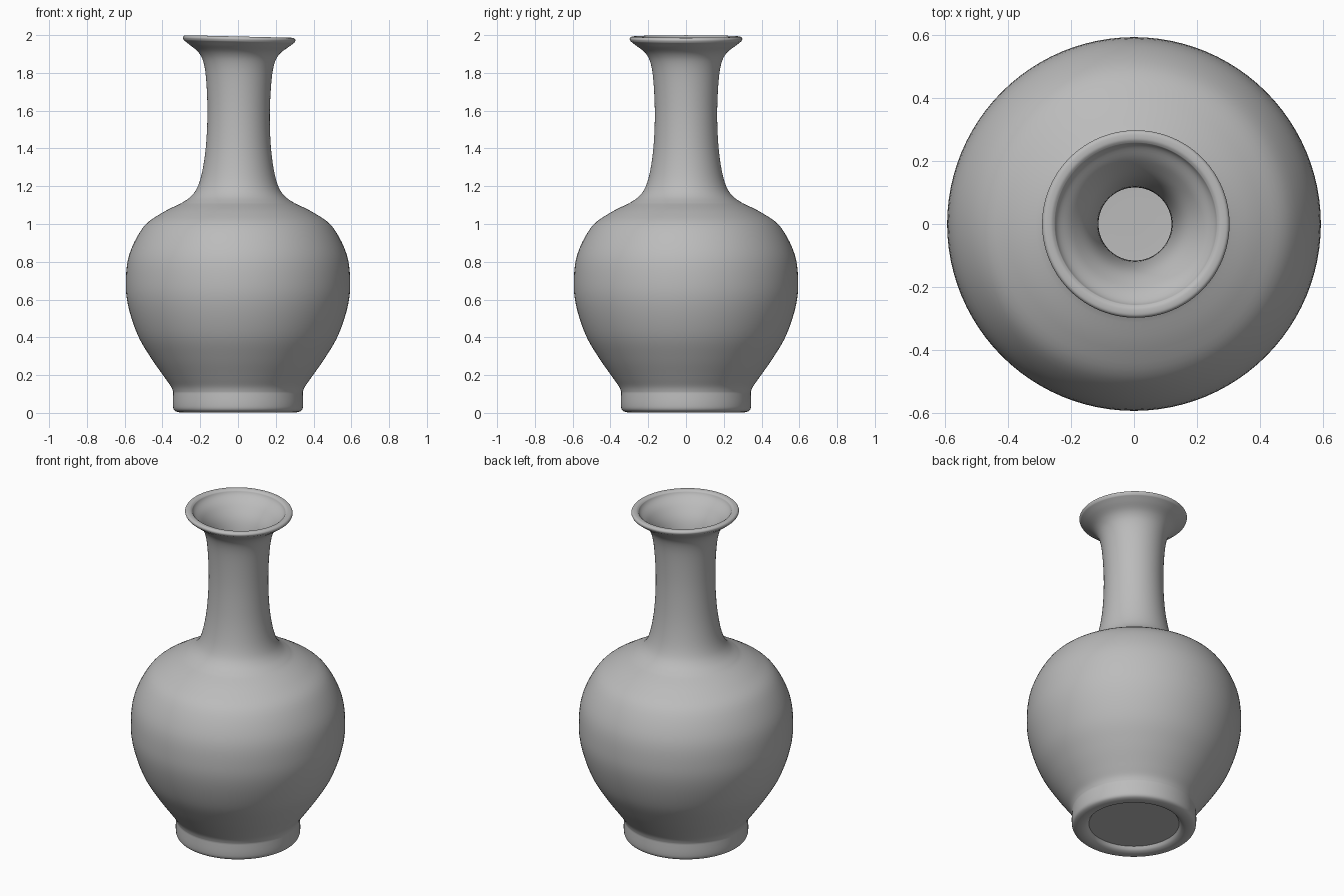
import bpy, bmesh, math
from mathutils import Vector

cube = bpy.data.objects.get("Cube")
if cube:
    bpy.data.objects.remove(cube, do_unlink=True)

SIDES = 96
STEPS = 5


def smooth_path(points):
    """Catmull-Rom curve through the given radius/height points."""
    p = [Vector(q) for q in points]
    p = [p[0]] + p + [p[-1]]
    path = []
    for a, b, c, d in zip(p, p[1:], p[2:], p[3:]):
        for i in range(STEPS):
            t = i / STEPS
            path.append(0.5 * (2 * b + (c - a) * t + (2 * a - 5 * b + 4 * c - d) * t**2
                               + (3 * b - a - 3 * c + d) * t**3))
    return path + [p[-1]]


# Profile sections, from the underside round to the inside floor
underside = [(0, 0.03), (0.25, 0.03)]
foot = [(0.25, 0.03), (0.265, 0.012), (0.29, 0.003), (0.32, 0.005), (0.34, 0.018),
        (0.345, 0.05), (0.343, 0.11)]
body = [(0.343, 0.11), (0.355, 0.14), (0.39, 0.19), (0.46, 0.29), (0.53, 0.41), (0.58, 0.56),
        (0.594, 0.69), (0.575, 0.84), (0.5, 0.985), (0.4, 1.06), (0.3, 1.11)]
neck = [(0.3, 1.11), (0.25, 1.145), (0.215, 1.195), (0.19, 1.28), (0.172, 1.41), (0.165, 1.58),
        (0.172, 1.75), (0.187, 1.85), (0.215, 1.905), (0.265, 1.945), (0.293, 1.967)]
rim = [(0.293, 1.967), (0.298, 1.98), (0.29, 1.991), (0.27, 1.992), (0.258, 1.985)]
inside = [(0.258, 1.985), (0.245, 1.965), (0.2, 1.925), (0.15, 1.85), (0.125, 1.74), (0.116, 1.58),
          (0.124, 1.41), (0.145, 1.26), (0.2, 1.13), (0.35, 1.03), (0.46, 0.95), (0.53, 0.82),
          (0.545, 0.69), (0.48, 0.4), (0.36, 0.2), (0.2, 0.12), (0, 0.11)]

profile = underside[:1]
for section in (foot, body, neck, rim, inside):
    profile += smooth_path(section)

# Turn the profile into one closed body
bm = bmesh.new()
verts = [bm.verts.new((r, 0, z)) for r, z in profile]
edges = [bm.edges.new(pair) for pair in zip(verts, verts[1:])]
bmesh.ops.spin(bm, geom=verts + edges, cent=(0, 0, 0), axis=(0, 0, 1),
               angle=math.tau, steps=SIDES, use_duplicate=False)
bmesh.ops.remove_doubles(bm, verts=bm.verts, dist=0.0003)
bmesh.ops.recalc_face_normals(bm, faces=bm.faces)

# Hand-thrown lean of the neck and slightly uneven rim
for v in bm.verts:
    t = max(0, (v.co.z - 1.1) / 0.9)
    v.co.z -= 0.024 * v.co.x * t
    v.co.x += 0.006 * t

mesh = bpy.data.meshes.new("vase")
bm.to_mesh(mesh)
bm.free()
vase = bpy.data.objects.new("vase", mesh)
bpy.context.collection.objects.link(vase)

# Plain grey glaze
glaze = bpy.data.materials.new("grey_glaze")
glaze.use_nodes = True
colour = (0.5, 0.5, 0.5, 1)
glaze.diffuse_color = colour
glaze.node_tree.nodes["Principled BSDF"].inputs["Base Color"].default_value = colour
mesh.materials.append(glaze)

bpy.context.view_layer.objects.active = vase
vase.select_set(True)
bpy.ops.object.shade_smooth_by_angle(angle=math.radians(40))
